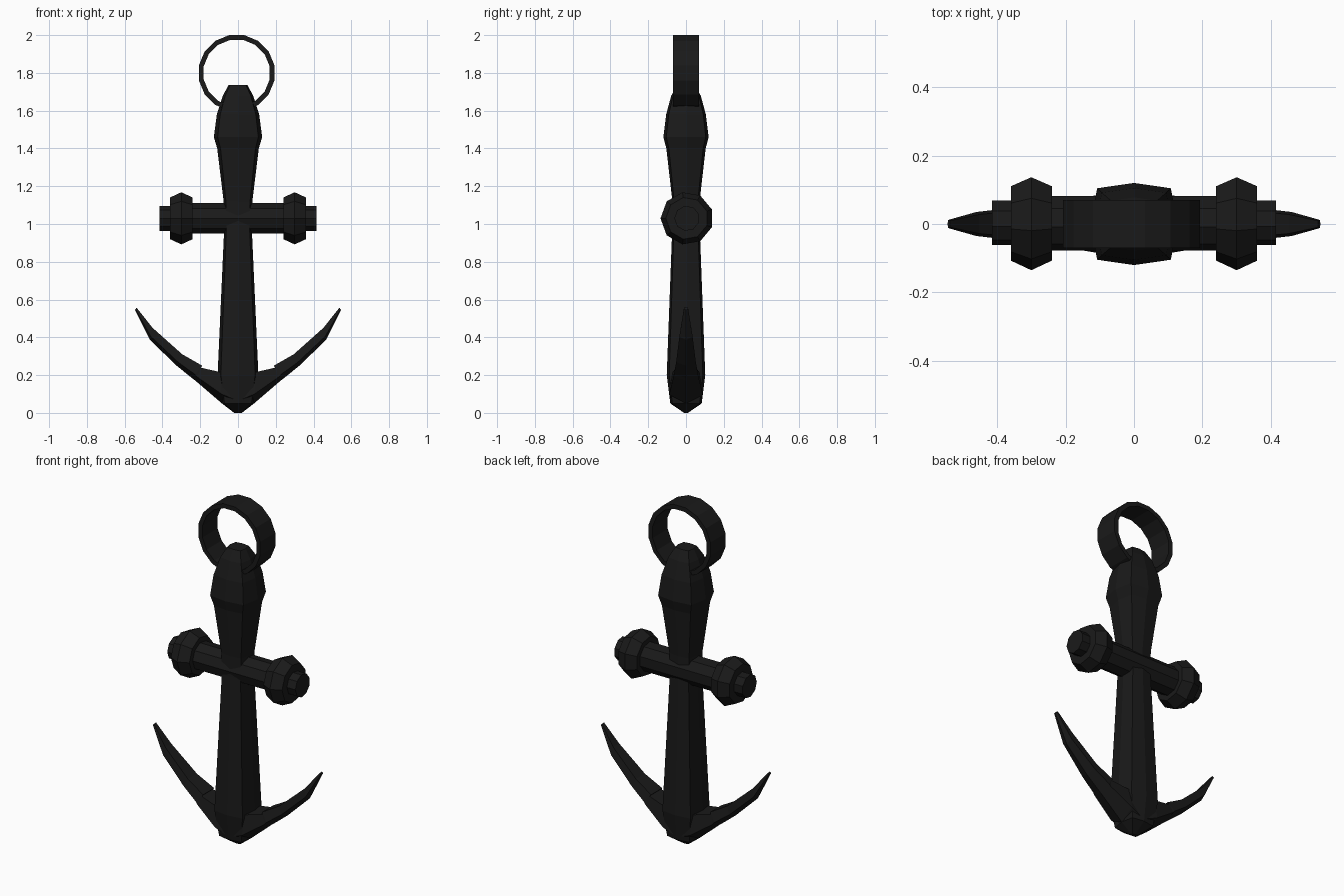
import bpy, bmesh
from math import sin, cos, pi

if "Cube" in bpy.data.objects:
    bpy.data.objects.remove(bpy.data.objects["Cube"])

mat = bpy.data.materials.new("black_iron")
mat.diffuse_color = (0.01, 0.01, 0.01, 1)
mat.use_nodes = True
mat.node_tree.nodes["Principled BSDF"].inputs["Base Color"].default_value = mat.diffuse_color


def loft(name, rings, closed=False):
    """Skin a list of equal-length vertex rings; cap the ends unless closed."""
    bm = bmesh.new()
    loops = [[bm.verts.new(p) for p in r] for r in rings]
    n = len(rings[0])
    pairs = list(zip(loops, loops[1:]))
    if closed:
        pairs.append((loops[-1], loops[0]))
    else:
        bm.faces.new(loops[0])
        bm.faces.new(loops[-1])
    for a, b in pairs:
        for i in range(n):
            j = (i + 1) % n
            bm.faces.new((a[i], a[j], b[j], b[i]))
    bmesh.ops.recalc_face_normals(bm, faces=bm.faces)
    me = bpy.data.meshes.new(name)
    bm.to_mesh(me)
    bm.free()
    ob = bpy.data.objects.new(name, me)
    bpy.context.collection.objects.link(ob)
    me.materials.append(mat)
    return ob


def shank_ring(z, hx, hy):
    cx, cy = hx * 0.84, hy * 0.87
    return [(hx, 0, z), (cx, cy, z), (0, hy, z), (-cx, cy, z),
            (-hx, 0, z), (-cx, -cy, z), (0, -hy, z), (cx, -cy, z)]


# Tapered shank with swollen head and pointed crown
loft("shank", [shank_ring(*s) for s in [
    (0.0, 0.02, 0.01), (0.05, 0.085, 0.083), (0.2, 0.108, 0.102),
    (1.0, 0.072, 0.072), (1.12, 0.076, 0.072), (1.40, 0.11, 0.104),
    (1.46, 0.128, 0.12), (1.58, 0.112, 0.105), (1.68, 0.08, 0.078),
    (1.735, 0.05, 0.045)]])


# Curved arms: ridged outer side, flat inner side, mirrored
def arm_ring(ox, oz, ix, iz, w):
    mx, mz = ox + (ix - ox) * 0.3, oz + (iz - oz) * 0.3
    return [(ox, 0, oz), (mx, w, mz), (ix, w * 0.8, iz),
            (ix, -w * 0.8, iz), (mx, -w, mz)]


arm = loft("arms", [arm_ring(*s) for s in [
    (0.0, 0.005, 0.0, 0.2, 0.08), (0.085, 0.05, 0.09, 0.215, 0.088),
    (0.225, 0.17, 0.20, 0.24, 0.066), (0.245, 0.185, 0.19, 0.25, 0.064),
    (0.325, 0.25, 0.295, 0.31, 0.052), (0.465, 0.385, 0.452, 0.45, 0.035),
    (0.545, 0.545, 0.537, 0.557, 0.012)]])
arm.modifiers.new("mirror", "MIRROR")


def x_ring(x, r):
    return [(x, 0.005 + r * cos(pi + 2 * pi * i / 9),
             1.03 + r * sin(pi + 2 * pi * i / 9)) for i in range(9)]


# Cross stock with narrower ends
loft("stock", [x_ring(*s) for s in [
    (-0.415, 0.067), (-0.36, 0.067), (-0.36, 0.082),
    (0.36, 0.082), (0.36, 0.067), (0.415, 0.067)]])

# Collars near the ends of the stock
collar = loft("collars", [x_ring(*s) for s in [
    (0.24, 0.112), (0.30, 0.14), (0.36, 0.112)]])
collar.modifiers.new("mirror", "MIRROR")

# Flat band ring at the top
R, T, W, N = 0.204, 0.026, 0.07, 16
rings = []
for i in range(N):
    a = 2 * pi * (i + 0.5) / N
    rings.append([(-0.007 + r * cos(a), y, 1.80 + r * sin(a))
                  for r, y in [(R, -W), (R, W), (R - T, W), (R - T, -W)]])
loft("ring", rings, closed=True)
